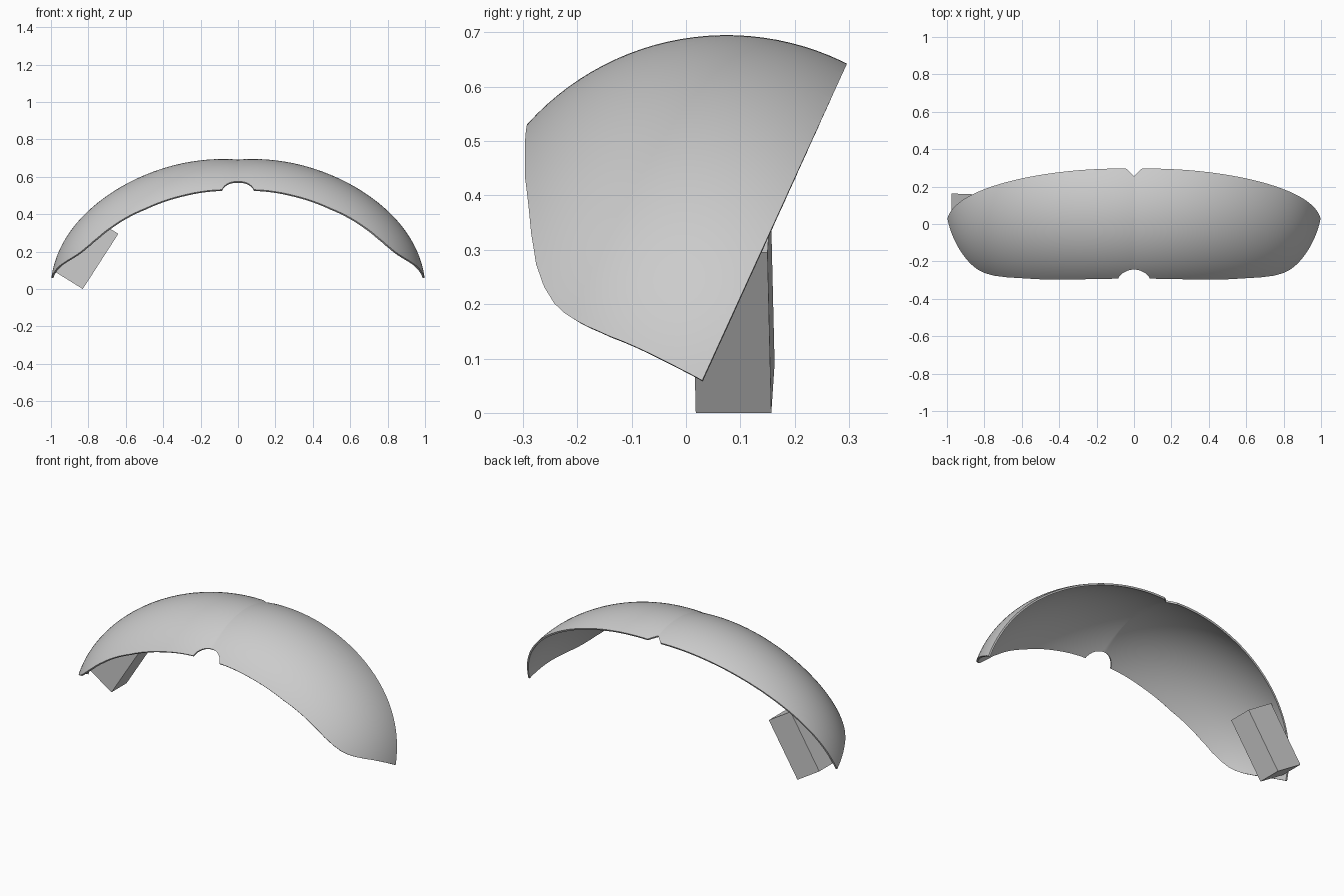
import bpy, bmesh, math
from mathutils import Matrix, Vector

cube = bpy.data.objects.get("Cube")
if cube:
    bpy.data.objects.remove(cube)

grey = bpy.data.materials.new("light_grey")
grey.use_nodes = True
grey.diffuse_color = (0.6, 0.6, 0.6, 1)
grey.node_tree.nodes["Principled BSDF"].inputs["Base Color"].default_value = (0.6, 0.6, 0.6, 1)


def make_object(name, bm):
    mesh = bpy.data.meshes.new(name)
    bm.to_mesh(mesh)
    bm.free()
    mesh.materials.append(grey)
    obj = bpy.data.objects.new(name, mesh)
    bpy.context.collection.objects.link(obj)
    return obj


# Arched shell: an arc swept around an axis along y, mirrored left to right
AXIS_X, AXIS_Z, ARC_Y = 0.08, -0.289, 0.075
SWEEP, ARC, END = 0.491, 0.493, 69.2
# Front rim: sweep angle in degrees, y
RIM = [(-9, -0.29), (0, -0.292), (15, -0.296), (30, -0.296), (44, -0.285), (50, -0.276),
       (54, -0.262), (57, -0.243), (59, -0.222), (61, -0.19), (63, -0.145),
       (65, -0.09), (67, -0.035), (END, 0.03)]


def rim_y(a):
    for (a0, y0), (a1, y1) in zip(RIM, RIM[1:]):
        if a <= a1:
            return y0 + (y1 - y0) * (a - a0) / (a1 - a0)
    return RIM[-1][1]


COLS, ROWS = 90, 28
bm = bmesh.new()
grid = []
for i in range(COLS + 1):
    deg = -9 + (END + 9) * i / COLS
    t = max(deg, 0) / END
    r = ARC + 0.028 * math.sin(math.pi * t ** 2.5)
    start = math.asin((rim_y(deg) - ARC_Y) / r)
    a = math.radians(deg)
    column = []
    for j in range(ROWS + 1):
        phi = start + (0.6 - start) * j / ROWS
        rho = SWEEP + r * math.cos(phi)
        column.append(bm.verts.new((AXIS_X + rho * math.sin(a), ARC_Y + r * math.sin(phi),
                                    AXIS_Z + rho * math.cos(a))))
    grid.append(column)
for c0, c1 in zip(grid, grid[1:]):
    for j in range(ROWS):
        bm.faces.new((c0[j], c1[j], c1[j + 1], c0[j + 1]))


def trim(point, normal):
    bmesh.ops.bisect_plane(bm, geom=bm.verts[:] + bm.edges[:] + bm.faces[:], dist=1e-5,
                           plane_co=point, plane_no=normal, clear_outer=True)


trim((0, 0.03, 0.06), (0, 1, -0.457))   # slanted rear edge
trim((0, 0, 0), (-1, 0, 0))             # centre line
shell = make_object("shell", bm)
shell.modifiers.new("mirror", "MIRROR")
solid = shell.modifiers.new("thickness", "SOLIDIFY")
solid.thickness, solid.offset = 0.01, -1


# Centre notches: round at the front, V-shaped at the rear
def notch(name, sides, radius, centre, direction):
    b = bmesh.new()
    bmesh.ops.create_cone(b, cap_ends=True, segments=sides, radius1=radius, radius2=radius, depth=0.2)
    turn = math.atan2(-direction[0], direction[1])
    b.transform(Matrix.Translation(centre) @ Matrix.Rotation(turn, 4, "X"))
    cutter = make_object(name, b)
    cutter.hide_render = True
    cut = shell.modifiers.new(name, "BOOLEAN")
    cut.operation, cut.solver, cut.object = "DIFFERENCE", "EXACT", cutter
    return cutter


cutters = [notch("front_notch", 40, 0.088, (0, -0.305, 0.512), (-0.74, 0.67)),
           notch("rear_notch", 4, 0.046, (0, 0.298, 0.637), (0.44, 0.9))]

bpy.ops.object.select_all(action="DESELECT")
bpy.context.view_layer.objects.active = shell
shell.select_set(True)
for name in [m.name for m in shell.modifiers]:
    bpy.ops.object.modifier_apply(modifier=name)
for cutter in cutters:
    bpy.data.objects.remove(cutter)
bpy.ops.object.shade_smooth_by_angle(angle=math.radians(35))

# Side block: a slanted, slightly skewed box inside the right end
bm = bmesh.new()
corner = Vector((-0.83, 0.157, 0))
along, across, depth = Vector((0.19, -0.007, 0.295)), Vector((-0.145, 0.006, 0.09)), Vector((0, -0.139, 0))
for u in (0, 1):
    for v in (0, 1):
        for w in (0, 1):
            bm.verts.new(corner + along * u + across * v + depth * w)
bmesh.ops.convex_hull(bm, input=bm.verts[:])
bmesh.ops.dissolve_limit(bm, angle_limit=0.02, verts=bm.verts[:], edges=bm.edges[:])
bmesh.ops.recalc_face_normals(bm, faces=bm.faces[:])
make_object("side_block", bm)
